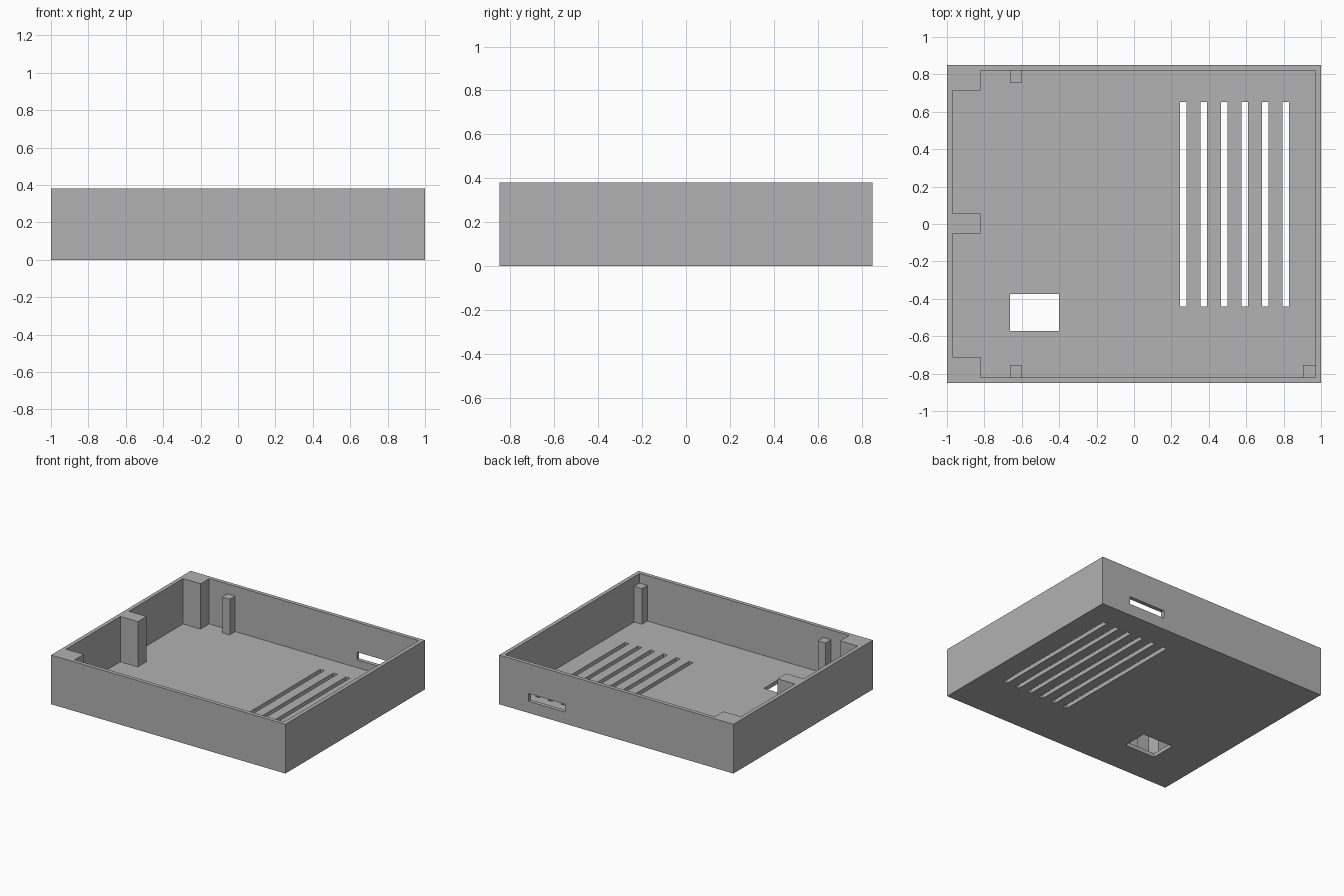
import bpy, bmesh
from mathutils import Matrix, Vector

cube = bpy.data.objects.get("Cube")
if cube:
    bpy.data.objects.remove(cube, do_unlink=True)

HALF_X, HALF_Y, HEIGHT = 1.0, 0.85, 0.38
WALL = 0.03
FLOOR = 0.03
IN_X, IN_Y = HALF_X - WALL, HALF_Y - WALL

# Plain grey plastic
grey = bpy.data.materials.new("grey plastic")
grey.use_nodes = True
color = (0.445, 0.445, 0.445, 1)
grey.diffuse_color = color
grey.node_tree.nodes["Principled BSDF"].inputs["Base Color"].default_value = color


def add_box(bm, low, high):
    low, high = Vector(low), Vector(high)
    matrix = Matrix.Translation((low + high) / 2) @ Matrix.Diagonal((*(high - low), 1))
    bmesh.ops.create_cube(bm, size=1, matrix=matrix)


def make_object(name, bm):
    bmesh.ops.recalc_face_normals(bm, faces=bm.faces)
    mesh = bpy.data.meshes.new(name)
    bm.to_mesh(mesh)
    bm.free()
    mesh.materials.append(grey)
    obj = bpy.data.objects.new(name, mesh)
    bpy.context.collection.objects.link(obj)
    return obj


def cut(target, cutter):
    mod = target.modifiers.new(cutter.name, 'BOOLEAN')
    mod.operation = 'DIFFERENCE'
    mod.solver = 'EXACT'
    mod.object = cutter
    bpy.context.view_layer.objects.active = target
    bpy.ops.object.modifier_apply(modifier=mod.name)
    bpy.data.objects.remove(cutter, do_unlink=True)


# Outer block of the tray
bm = bmesh.new()
add_box(bm, (-HALF_X, -HALF_Y, 0), (HALF_X, HALF_Y, HEIGHT))
tray = make_object("tray", bm)

# Cavity outline, leaving two corner blocks and a middle block at one end
block_x = -0.82
outline = [(IN_X, -IN_Y), (IN_X, IN_Y), (block_x, IN_Y)]
for low, high in ((0.055, 0.715), (-0.71, -0.05)):
    outline += [(block_x, high), (-IN_X, high), (-IN_X, low), (block_x, low)]
outline.append((block_x, -IN_Y))
bm = bmesh.new()
base = bm.faces.new([bm.verts.new((x, y, FLOOR)) for x, y in outline])
top = bmesh.ops.extrude_face_region(bm, geom=[base])["geom"]
bmesh.ops.translate(bm, vec=(0, 0, HEIGHT),
                    verts=[v for v in top if isinstance(v, bmesh.types.BMVert)])
cut(tray, make_object("cavity_cutter", bm))

# Floor vents, floor window and back wall slot
bm = bmesh.new()
for i in range(6):
    x = 0.247 + i * 0.1095
    add_box(bm, (x, -0.44, -0.1), (x + 0.035, 0.652, 0.06))
add_box(bm, (-0.663, -0.572, -0.1), (-0.402, -0.374, 0.06))
add_box(bm, (0.44, IN_Y - 0.05, 0.09), (0.75, HALF_Y + 0.1, 0.15))
cut(tray, make_object("opening_cutter", bm))

# Support posts standing against the walls
POST, POST_TOP = 0.066, 0.305
posts = {"back_post": (-0.664, IN_Y - POST),
         "front_right_post": (-0.664, -IN_Y),
         "front_left_post": (IN_X - POST, -IN_Y)}
for name, (x, y) in posts.items():
    bm = bmesh.new()
    add_box(bm, (x, y, FLOOR), (x + POST, y + POST, POST_TOP))
    make_object(name, bm)
